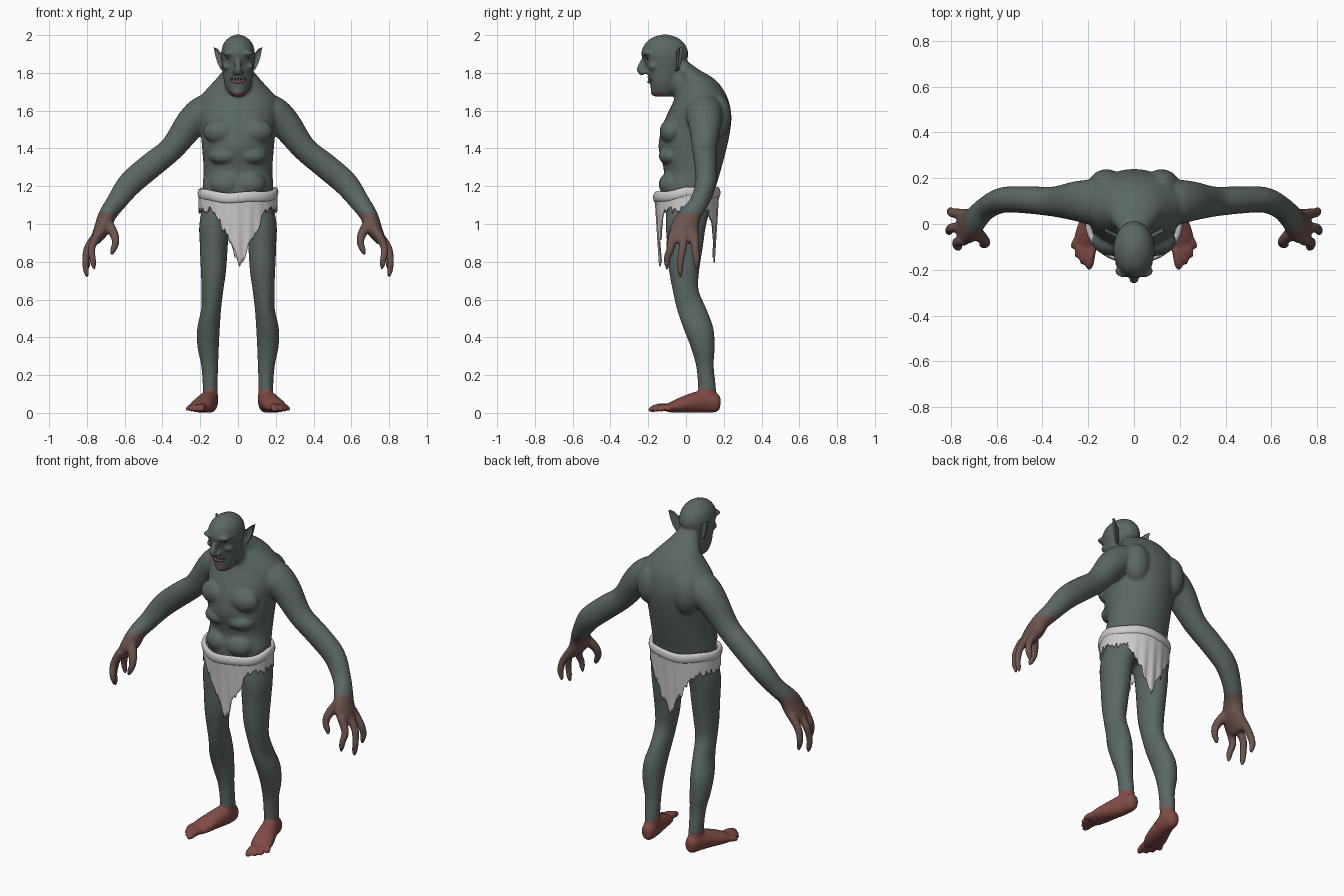
import bpy, bmesh, math, random
from mathutils import Vector, Matrix

if "Cube" in bpy.data.objects:
    bpy.data.objects.remove(bpy.data.objects["Cube"])

random.seed(4)


def material(name, rgb):
    m = bpy.data.materials.new(name)
    m.diffuse_color = (*rgb, 1)
    m.use_nodes = True
    m.node_tree.nodes["Principled BSDF"].inputs["Base Color"].default_value = m.diffuse_color
    return m


SKIN = material("grey green skin", (0.105, 0.135, 0.125))
FOOT = material("red foot skin", (0.22, 0.07, 0.06))
HAND = material("brown hand skin", (0.15, 0.088, 0.075))
LIP = material("lip red", (0.20, 0.075, 0.065))
CLOTH = material("off white cloth", (0.62, 0.61, 0.60))
DARK = material("dark recess", (0.015, 0.016, 0.016))
TOOTH = material("tooth ivory", (0.42, 0.40, 0.34))


def finish(name, bm, mats):
    bmesh.ops.recalc_face_normals(bm, faces=bm.faces)
    me = bpy.data.meshes.new(name)
    bm.to_mesh(me)
    bm.free()
    ob = bpy.data.objects.new(name, me)
    bpy.context.collection.objects.link(ob)
    for m in mats:
        me.materials.append(m)
    me.shade_smooth()
    return ob


def smooth_path(pts, n=4):
    """Catmull-Rom through tuples of any length."""
    p = [pts[0]] + list(pts) + [pts[-1]]
    out = []
    for i in range(1, len(p) - 2):
        for k in range(n):
            t = k / n
            out.append([0.5 * (2 * b + (c - a) * t + (2 * a - 5 * b + 4 * c - d) * t * t
                               + (3 * b - a - 3 * c + d) * t ** 3)
                        for a, b, c, d in zip(*p[i - 1:i + 3])])
    return out + [list(pts[-1])]


def tube(bm, pts, s=1, ref=(0, 1, 0), axis=None, seg=20):
    """Loft of ellipses (x, y, z, radius a, radius b) along a smooth path."""
    path = smooth_path(pts)
    rings = []
    for i, q in enumerate(path):
        c = Vector(q[:3])
        t = Vector(axis) if axis else (Vector(path[min(i + 1, len(path) - 1)][:3])
                                       - Vector(path[max(i - 1, 0)][:3])).normalized()
        u = Vector(ref).cross(t).normalized()
        v = t.cross(u)
        ring = []
        for k in range(seg):
            a = 2 * math.pi * k / seg
            w = c + u * q[3] * math.cos(a) + v * q[4] * math.sin(a)
            ring.append(bm.verts.new((w.x * s, w.y, w.z)))
        rings.append(ring)
    for r0, r1 in zip(rings, rings[1:]):
        for k in range(seg):
            j = (k + 1) % seg
            bm.faces.new((r0[k], r0[j], r1[j], r1[k]))
    bm.faces.new(rings[0])
    bm.faces.new(rings[-1])


def blob(bm, loc, size):
    bmesh.ops.create_uvsphere(bm, u_segments=20, v_segments=12, radius=1,
                              matrix=Matrix.Translation(loc) @ Matrix.Diagonal((*size, 1)))


UP = (0, 0, 1)
bm = bmesh.new()
# torso with hunched back
tube(bm, [(0, yc, z, a, b) for z, yc, a, b in (
    (1.06, .01, .16, .13), (1.18, .01, .187, .145), (1.28, .033, .182, .15),
    (1.40, .035, .19, .18), (1.50, .052, .2, .183), (1.58, .07, .215, .17),
    (1.66, .08, .21, .143), (1.72, .072, .16, .12), (1.77, .055, .115, .092),
    (1.82, .0, .075, .065), (1.86, -.03, .055, .04))], axis=UP, seg=32)
# neck, head and nose
tube(bm, [(0, .06, 1.66, .1, .09), (0, -.02, 1.74, .075, .075), (0, -.08, 1.80, .065, .07)])
tube(bm, [(0, yc, z, a, b) for z, yc, a, b in (
    (1.675, -.12, .03, .045), (1.70, -.122, .053, .06), (1.75, -.118, .073, .075),
    (1.80, -.112, .08, .093), (1.85, -.11, .086, .108), (1.90, -.112, .09, .125),
    (1.95, -.112, .079, .108), (1.985, -.112, .05, .07), (2.003, -.112, .012, .018))],
     axis=UP, seg=32)
tube(bm, [(0, -.21, 1.885, .012, .014), (0, -.232, 1.85, .015, .016),
          (0, -.243, 1.815, .02, .018), (0, -.226, 1.79, .012, .012)])
blob(bm, (0, -.158, 1.70), (.036, .03, .026))
for s in (1, -1):
    # face and torso muscles
    blob(bm, (.042 * s, -.205, 1.903), (.042, .03, .014))
    blob(bm, (.055 * s, -.17, 1.835), (.028, .03, .022))
    blob(bm, (.02 * s, -.222, 1.803), (.013, .015, .011))
    blob(bm, (.09 * s, -.075, 1.49), (.095, .065, .07))
    blob(bm, (.07 * s, -.075, 1.36), (.085, .07, .05))
    blob(bm, (.06 * s, -.07, 1.21), (.09, .075, .07))
    blob(bm, (.12 * s, .165, 1.57), (.08, .075, .12))
    # arm and palm
    tube(bm, [(.1, .09, 1.61, .09, .1), (.18, .095, 1.585, .095, .1), (.25, .1, 1.53, .083, .088),
              (.35, .098, 1.40, .066, .066), (.46, .105, 1.31, .068, .06),
              (.57, .105, 1.215, .066, .056), (.645, .07, 1.115, .053, .05),
              (.69, .025, 1.05, .047, .058), (.715, -.005, .985, .045, .075),
              (.75, -.012, .92, .03, .075), (.76, -.012, .9, .018, .06)], s)
    # fingers and thumb
    for y0, kx, tx, ty, tz in ((-.07, .775, .765, -.1, .765), (-.015, .795, .803, -.03, .725),
                               (.042, .79, .797, .055, .765)):
        tube(bm, [(.74, y0, .95, .025, .025), (kx, y0 * 1.15, .875, .021, .022),
                  (tx + .005, ty, (.875 + tz) / 2, .018, .019), (tx, ty, tz + .02, .015, .015),
                  (tx - .005, ty, tz - .008, .006, .006)], s, seg=12)
    tube(bm, [(.695, -.03, 1.01, .03, .03), (.658, -.068, .95, .025, .025),
              (.648, -.085, .90, .02, .02), (.665, -.09, .855, .015, .015),
              (.672, -.09, .835, .006, .006)], s, seg=12)
    # leg
    tube(bm, [(x, y, z, a, b) for z, x, y, a, b in (
        (1.12, .095, .02, .085, .125), (1.0, .125, .0, .08, .108), (.88, .128, -.005, .074, .095),
        (.75, .13, -.01, .067, .08), (.65, .135, -.002, .058, .069), (.55, .142, .03, .053, .079),
        (.45, .156, .065, .06, .08), (.35, .158, .088, .057, .064), (.25, .15, .1, .045, .047),
        (.15, .147, .11, .04, .047), (.05, .145, .115, .04, .05))], s, axis=UP)
    # foot and toes
    tube(bm, [(.143, .182, .05, .02, .03), (.145, .16, .052, .037, .05), (.152, .1, .06, .046, .06),
              (.172, .03, .052, .054, .052), (.197, -.05, .036, .062, .035),
              (.207, -.1, .024, .05, .022)], s, ref=UP)
    for k, (bx, by, tx, ty) in enumerate(((.18, -.07, .198, -.2), (.203, -.07, .228, -.175),
                                          (.222, -.06, .252, -.145), (.235, -.04, .272, -.105))):
        r = .021 - .002 * k
        tube(bm, [(bx, by, .028, r, r), ((bx + tx) / 2, (by + ty) / 2, .03, r, r),
                  (bx * .15 + tx * .85, by * .15 + ty * .85, .02, r * .85, r * .85),
                  (tx, ty, .012, .006, .006)], s, ref=UP, seg=12)

body = finish("body", bm, [SKIN, FOOT, HAND, LIP])
bpy.context.view_layer.objects.active = body
body.select_set(True)
rm = body.modifiers.new("fuse", 'REMESH')
rm.mode, rm.voxel_size, rm.use_smooth_shade = 'VOXEL', .008, True
sm = body.modifiers.new("soften", 'SMOOTH')
sm.factor, sm.iterations = .5, 5
for m in ("fuse", "soften"):
    bpy.ops.object.modifier_apply(modifier=m)
# skin zones: feet, hands, chin
for p in body.data.polygons:
    x, y, z = p.center
    p.material_index = (1 if z < .125 else 2 if z < 1.062 and abs(x) > .58
                        else 3 if y < -.13 and 1.6 < z < 1.703 else 0)
body.data.shade_smooth()

# ears
for s, side in ((1, "left"), (-1, "right")):
    bm = bmesh.new()
    outline = [(.068, 1.81), (.09, 1.815), (.108, 1.85), (.12, 1.89), (.129, 1.937),
               (.108, 1.927), (.09, 1.905), (.072, 1.9)]
    f = bm.faces.new([bm.verts.new((x * s, -.062 + (x - .07) * .5, z)) for x, z in outline])
    ext = bmesh.ops.extrude_face_region(bm, geom=[f])
    for v in ext["geom"]:
        if isinstance(v, bmesh.types.BMVert):
            v.co.y += .016
    # hollow of the ear
    bmesh.ops.recalc_face_normals(bm, faces=bm.faces)
    front = [f for f in bm.faces if len(f.verts) > 4 and f.normal.y < 0]
    bmesh.ops.inset_region(bm, faces=front, thickness=.007, depth=-.008)
    ear = finish(side + "_ear", bm, [SKIN])
    ear.data.set_sharp_from_angle(angle=math.radians(50))

# eyes
bm = bmesh.new()
for s in (1, -1):
    blob(bm, (.04 * s, -.2, 1.878), (.021, .012, .006))
finish("eyes", bm, [DARK])


# mouth opening, lips and teeth
def mouth_y(x):
    return -.196 + 8 * x * x


bm = bmesh.new()
blob(bm, (0, -.185, 1.766), (.036, .014, .011))
finish("mouth", bm, [DARK])
for name, z0, bend, mat in (("upper_lip", 1.779, -5, SKIN), ("lower_lip", 1.752, 5, LIP)):
    bm = bmesh.new()
    tube(bm, [(x, mouth_y(x), z0 + bend * x * x, r, r) for x, r in
              ((-.044, .003), (-.025, .007), (0, .008), (.025, .007), (.044, .003))],
         ref=UP, seg=10)
    finish(name, bm, [mat])
bm = bmesh.new()
for x in (-.024, -.008, .008, .024):
    tube(bm, [(x, mouth_y(x) - .003, 1.754, .005, .004),
              (x, mouth_y(x) - .003, 1.771, .003, .002)], seg=8)
finish("teeth", bm, [TOOTH])

# loincloth: ragged sheet hanging from the waist
N, ROWS = 144, 14
bm = bmesh.new()
grid = []
for i in range(N):
    a = 2 * math.pi * i / N
    sx, cy = math.sin(a), math.cos(a)
    x = .208 * sx
    low = .785 + 2.1 * abs(x - .012) if cy > 0 else .81 + 1.75 * abs(x)
    low = min(1.075, low) + random.uniform(-.022, .022)
    top = 1.185 - .025 * max(cy, 0)
    col = []
    for j in range(ROWS + 1):
        z = top + (low - top) * j / ROWS
        d = 1.17 - z
        fold = 1 + .1 * d * math.cos(22 * a)
        col.append(bm.verts.new((x, .004 - .172 * cy * (1 - .45 * max(d, 0)) * fold, z)))
    grid.append(col)
for i in range(N):
    g, h = grid[i], grid[(i + 1) % N]
    for j in range(ROWS):
        bm.faces.new((g[j], g[j + 1], h[j + 1], h[j]))
cloth = finish("loincloth", bm, [CLOTH])
cloth.modifiers.new("thickness", 'SOLIDIFY').thickness = .006

# rolled waistband
bm = bmesh.new()
loops = []
for i in range(64):
    a = 2 * math.pi * i / 64
    ring = []
    for k in range(12):
        b = 2 * math.pi * k / 12
        r = 1 + .075 * math.cos(b)
        ring.append(bm.verts.new((.199 * r * math.sin(a), .004 - .166 * r * math.cos(a),
                                  1.165 - .025 * max(math.cos(a), 0) + .028 * math.sin(b)
                                  + .004 * math.sin(5 * a))))
    loops.append(ring)
for i in range(64):
    g, h = loops[i], loops[(i + 1) % 64]
    for k in range(12):
        bm.faces.new((g[k], g[(k + 1) % 12], h[(k + 1) % 12], h[k]))
finish("waistband", bm, [CLOTH])
